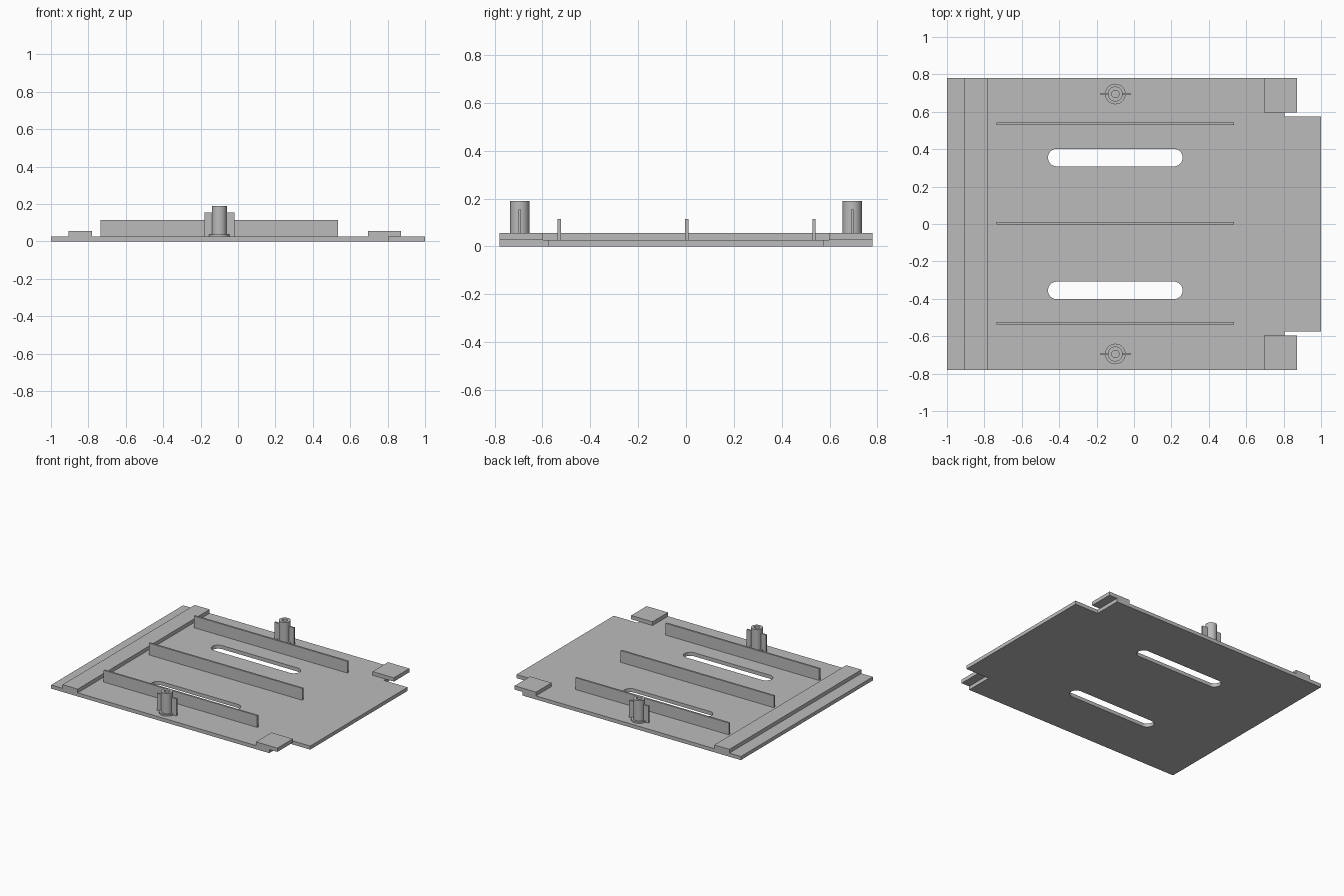
import bpy, bmesh
from math import pi, cos, sin

if "Cube" in bpy.data.objects:
    bpy.data.objects.remove(bpy.data.objects["Cube"], do_unlink=True)

grey = bpy.data.materials.new("plain grey")
grey.use_nodes = True
COLOUR = (0.5, 0.5, 0.5, 1)
grey.diffuse_color = COLOUR
grey.node_tree.nodes["Principled BSDF"].inputs["Base Color"].default_value = COLOUR

TOP = 0.027     # upper face of the base plate
STEP = 0.055    # upper face of the rail and tabs
POST_X, POST_Y = -0.1, 0.695


def add_mesh(name, bm):
    mesh = bpy.data.meshes.new(name)
    bmesh.ops.recalc_face_normals(bm, faces=bm.faces)
    bm.to_mesh(mesh)
    bm.free()
    mesh.materials.append(grey)
    obj = bpy.data.objects.new(name, mesh)
    bpy.context.collection.objects.link(obj)
    return obj


def box(name, x, y, z):
    bm = bmesh.new()
    bmesh.ops.create_cube(bm, size=1)
    for v in bm.verts:
        v.co = [lo + (c + 0.5) * (hi - lo) for c, (lo, hi) in zip(v.co, (x, y, z))]
    return add_mesh(name, bm)


def lathe(name, profile, centre, steps=40):
    bm = bmesh.new()
    verts = [bm.verts.new((r, 0, z)) for r, z in profile]
    edges = [bm.edges.new(pair) for pair in zip(verts, verts[1:])]
    bmesh.ops.spin(bm, geom=verts + edges, cent=(0, 0, 0), axis=(0, 0, 1),
                   angle=2 * pi, steps=steps)
    bmesh.ops.remove_doubles(bm, verts=bm.verts, dist=1e-4)
    obj = add_mesh(name, bm)
    obj.location = centre
    bpy.ops.object.select_all(action="DESELECT")
    obj.select_set(True)
    bpy.context.view_layer.objects.active = obj
    bpy.ops.object.shade_smooth_by_angle()
    return obj


def slot_outline(x0, x1, y, r, n=16):
    arc = [pi / 2 - pi * i / n for i in range(n + 1)]
    right = [(x1 - r + r * cos(a), y + r * sin(a)) for a in arc]
    left = [(x0 + r - r * cos(a), y - r * sin(a)) for a in arc]
    return right + left


def plate(name, outlines, thickness):
    curve = bpy.data.curves.new(name + "_outline", "CURVE")
    curve.dimensions = "2D"
    curve.fill_mode = "BOTH"
    curve.extrude = thickness / 2
    for points in outlines:
        spline = curve.splines.new("POLY")
        spline.points.add(len(points) - 1)
        for p, (x, y) in zip(spline.points, points):
            p.co = (x, y, 0, 1)
        spline.use_cyclic_u = True
    helper = bpy.data.objects.new(name + "_helper", curve)
    bpy.context.collection.objects.link(helper)
    bpy.context.view_layer.update()
    mesh = bpy.data.meshes.new_from_object(
        helper.evaluated_get(bpy.context.evaluated_depsgraph_get()))
    bpy.data.objects.remove(helper, do_unlink=True)
    bm = bmesh.new()
    bm.from_mesh(mesh)
    bpy.data.meshes.remove(mesh)
    bmesh.ops.remove_doubles(bm, verts=bm.verts, dist=1e-4)
    for f in bm.faces:
        f.smooth = False
        f.material_index = 0
    obj = add_mesh(name, bm)
    obj.location.z = thickness / 2
    return obj


# Base plate with notched corners and two long slots
outline = [(-1, -0.78), (0.805, -0.78), (0.805, -0.575), (1, -0.575),
           (1, 0.575), (0.805, 0.575), (0.805, 0.78), (-1, 0.78)]
slots = [slot_outline(-0.46, 0.26, y, 0.047) for y in (-0.355, 0.355)]
plate("base_plate", [outline] + slots, TOP)

# Raised cross rail
box("cross_rail", (-0.905, -0.78), (-0.78, 0.78), (TOP, STEP))

# Three upright ribs
for name, y in (("front_rib", -0.53), ("middle_rib", 0.003), ("back_rib", 0.535)):
    box(name, (-0.735, 0.535), (y - 0.007, y + 0.007), (TOP, 0.115))

# Corner tabs and hollow finned posts
for name, side in (("front", -1), ("back", 1)):
    box(name + "_tab", (0.695, 0.872), sorted((side * 0.597, side * 0.78)), (TOP, STEP))
    lathe(name + "_post",
          [(0.055, TOP), (0.055, 0.038), (0.04, 0.038), (0.04, 0.19),
           (0.02, 0.19), (0.02, TOP + 0.001), (0, TOP + 0.001)],
          (POST_X, side * POST_Y, 0))
    for fin, direction in (("left", 1), ("right", -1)):
        xs = sorted((POST_X + direction * 0.038, POST_X + direction * 0.08))
        y = side * POST_Y
        box(f"{name}_post_{fin}_fin", xs, (y - 0.006, y + 0.006), (TOP, 0.155))
